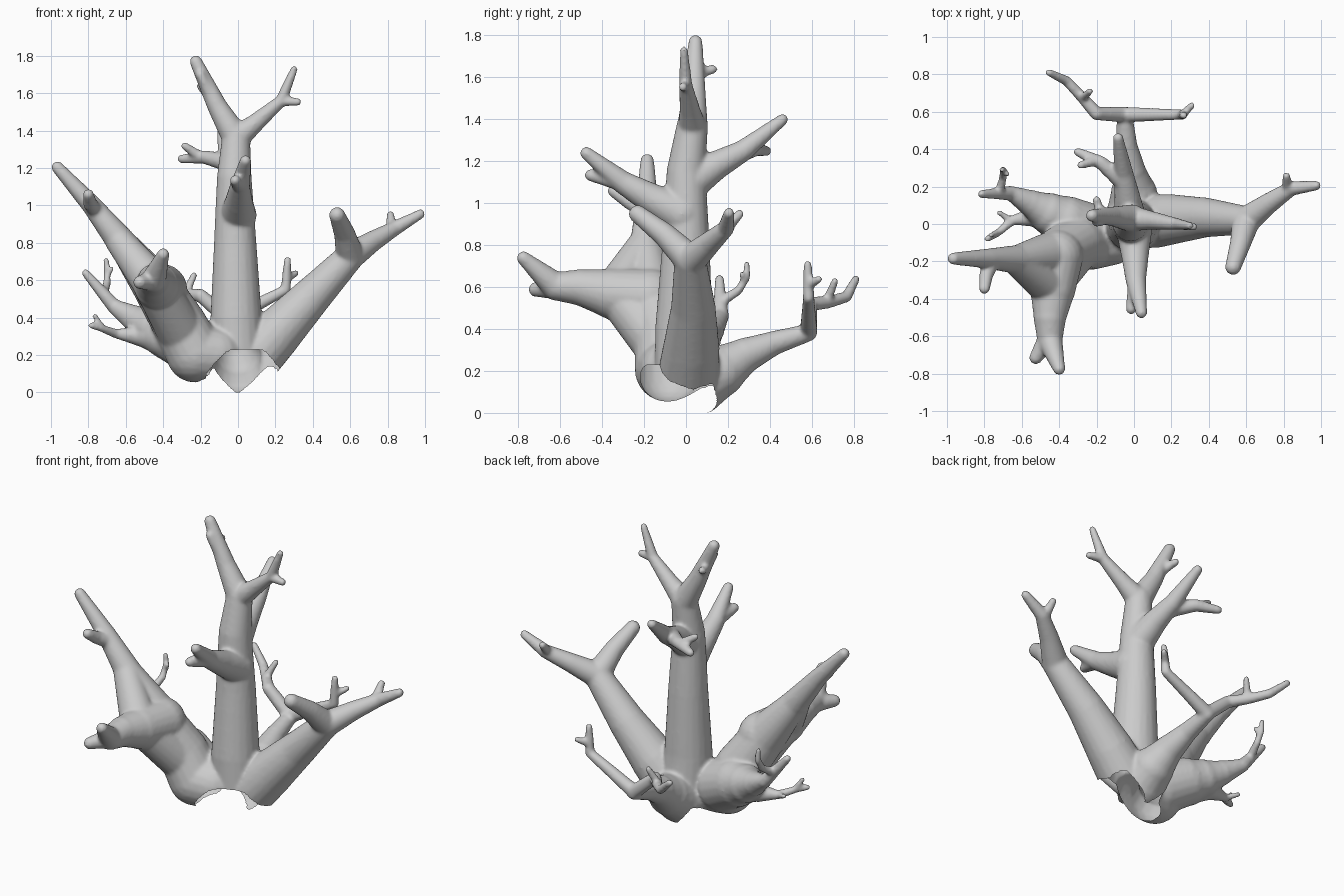
import bpy, bmesh, math
from mathutils import Vector, Matrix

bm = bmesh.new()


def limb(*pts):
    """Chain of round-ended tapered segments; each point is x, y, z, radius."""
    for i, p in enumerate(pts):
        a, ra = Vector(p[:3]), p[3]
        bmesh.ops.create_uvsphere(bm, u_segments=20, v_segments=12, radius=ra,
                                  matrix=Matrix.Translation(a))
        if i + 1 < len(pts):
            b, rb = Vector(pts[i + 1][:3]), pts[i + 1][3]
            d = b - a
            m = Matrix.Translation((a + b) / 2) @ d.to_track_quat('Z', 'Y').to_matrix().to_4x4()
            bmesh.ops.create_cone(bm, cap_ends=True, segments=20, radius1=ra,
                                  radius2=rb, depth=d.length, matrix=m)


# trunk and crown fork
limb((0, 0, .15, .15), (-.01, -.01, .4, .138), (-.015, 0, .8, .114), (-.02, 0, 1.15, .093), (-.01, .03, 1.37, .075))
limb((-.01, .03, 1.36, .075), (-.11, .04, 1.53, .054), (-.225, .045, 1.77, .034))
limb((-.16, .05, 1.6, .03), (-.19, .09, 1.63, .025), (-.2, .13, 1.64, .022))
limb((-.15, .03, 1.6, .035), (-.2, .01, 1.7, .026))
limb((-.01, .03, 1.36, .07), (.09, .02, 1.44, .05), (.23, 0, 1.56, .032), (.3, -.01, 1.73, .02))
limb((.23, 0, 1.56, .03), (.32, -.015, 1.555, .021))

# trunk back branch
limb((-.02, .02, 1.1, .09), (-.035, .14, 1.18, .07), (-.055, .27, 1.25, .052), (-.085, .46, 1.4, .028))
limb((-.05, .22, 1.23, .05), (-.18, .33, 1.26, .036), (-.3, .385, 1.25, .024))
limb((-.2, .34, 1.26, .03), (-.285, .315, 1.32, .021))

# trunk front branch
limb((0, -.02, .95, .1), (.005, -.16, 1.02, .075), (.01, -.3, 1.1, .055), (.04, -.475, 1.24, .031))
limb((.01, -.33, 1.11, .045), (-.015, -.455, 1.135, .029))

# right bough
limb((.06, .01, .16, .15), (.2, .025, .31, .135), (.38, .035, .5, .107), (.6, .02, .73, .076))
limb((.6, .02, .73, .076), (.57, -.1, .85, .057), (.53, -.23, .95, .043))
limb((.6, .02, .73, .076), (.72, .11, .81, .056), (.84, .19, .88, .04), (.975, .205, .955, .026))
limb((.82, .19, .88, .03), (.815, .255, .95, .022))

# left bough
limb((-.12, -.07, .2, .15), (-.23, -.09, .21, .155), (-.31, -.1, .36, .145), (-.42, -.16, .54, .13),
     (-.62, -.19, .8, .079), (-.78, -.185, 1.0, .054), (-.965, -.185, 1.205, .033))
limb((-.75, -.18, .96, .045), (-.79, -.27, 1.01, .038), (-.8, -.345, 1.06, .03))
limb((-.41, -.17, .55, .14), (-.435, -.35, .57, .122), (-.45, -.5, .6, .088), (-.45, -.62, .605, .068))
limb((-.45, -.62, .605, .068), (-.4, -.775, .74, .033))
limb((-.45, -.6, .6, .06), (-.525, -.715, .59, .036))
# webbing where the front offshoot leaves the bough
limb((-.64, -.19, .82, .076), (-.45, -.33, .58, .11), (-.29, -.1, .3, .13))

# left rear bough with twigs
limb((-.22, -.05, .24, .155), (-.36, .01, .31, .14), (-.45, .055, .345, .112), (-.55, .11, .395, .073),
     (-.66, .165, .46, .04), (-.815, .16, .64, .022))
limb((-.72, .165, .53, .026), (-.7, .25, .585, .021), (-.7, .29, .65, .019), (-.705, .29, .71, .015))
limb((-.7, .28, .63, .018), (-.675, .265, .665, .014))
limb((-.4, .0, .3, .11), (-.53, .04, .305, .055), (-.65, .02, .315, .026), (-.73, -.05, .345, .02), (-.785, -.08, .36, .018))
limb((-.72, -.04, .34, .018), (-.765, -.06, .41, .015))
limb((-.66, .02, .315, .02), (-.72, .06, .34, .015))

# rear bough with twigs
limb((0, .05, .14, .15), (.0, .16, .2, .125), (-.02, .28, .275, .085), (-.04, .42, .335, .058), (-.05, .585, .385, .042))
limb((-.05, .585, .39, .042), (.1, .585, .47, .035), (.255, .585, .55, .028), (.265, .58, .71, .02))
limb((.26, .585, .61, .024), (.31, .635, .64, .018))
limb((-.05, .585, .39, .042), (-.2, .59, .52, .036), (-.28, .68, .53, .03), (-.36, .765, .555, .027), (-.455, .81, .64, .02))
limb((-.28, .67, .53, .024), (-.235, .71, .63, .018))

me = bpy.data.meshes.new("tree")
bm.to_mesh(me)
bm.free()
tree = bpy.data.objects.new("bare_tree", me)
bpy.context.collection.objects.link(tree)
bpy.context.view_layer.objects.active = tree
tree.select_set(True)

# fuse limbs into one flowing skin
rm = tree.modifiers.new("fuse", 'REMESH')
rm.mode = 'VOXEL'
rm.voxel_size = .01
sm = tree.modifiers.new("soften", 'SMOOTH')
sm.factor, sm.iterations = .5, 7
for name in ("fuse", "soften"):
    bpy.ops.object.modifier_apply(modifier=name)

# open, scalloped underside: height of the rim by compass angle
RIM = [(-22, .15), (8, .11), (17, .12), (37, .14), (63, .05), (90, -.02), (110, .03), (135, .13),
       (165, .1), (205, .03), (217, .05), (229, .1), (255, .22), (315, .23), (338, .15)]


def rim(x, y):
    a = math.degrees(math.atan2(y, x))
    a = a + 360 if a < -22 else a
    for (a0, h0), (a1, h1) in zip(RIM, RIM[1:]):
        if a <= a1:
            return h0 + (h1 - h0) * (a - a0) / (a1 - a0)
    return .15


bm = bmesh.new()
bm.from_mesh(tree.data)


def is_open(f):
    c = f.calc_center_median()
    if c.z < rim(c.x, c.y) and c.xy.length < .32:
        return True
    inner = c.xy.length < .1 or (c.xy - Vector((-.12, -.07))).length < .1
    return inner and c.z < .3 and f.normal.z < -.3


bmesh.ops.delete(bm, geom=[f for f in bm.faces if is_open(f)], context='FACES')
for f in bm.faces:
    f.smooth = True
# settle the rim edge so it reads clean
edge = [v for v in bm.verts if v.is_boundary]
for _ in range(4):
    bmesh.ops.smooth_vert(bm, verts=edge, factor=.5, use_axis_x=True, use_axis_y=True, use_axis_z=True)
low = min(v.co.z for v in bm.verts)
bmesh.ops.translate(bm, verts=bm.verts, vec=(0, 0, -low))
bm.to_mesh(tree.data)
bm.free()
